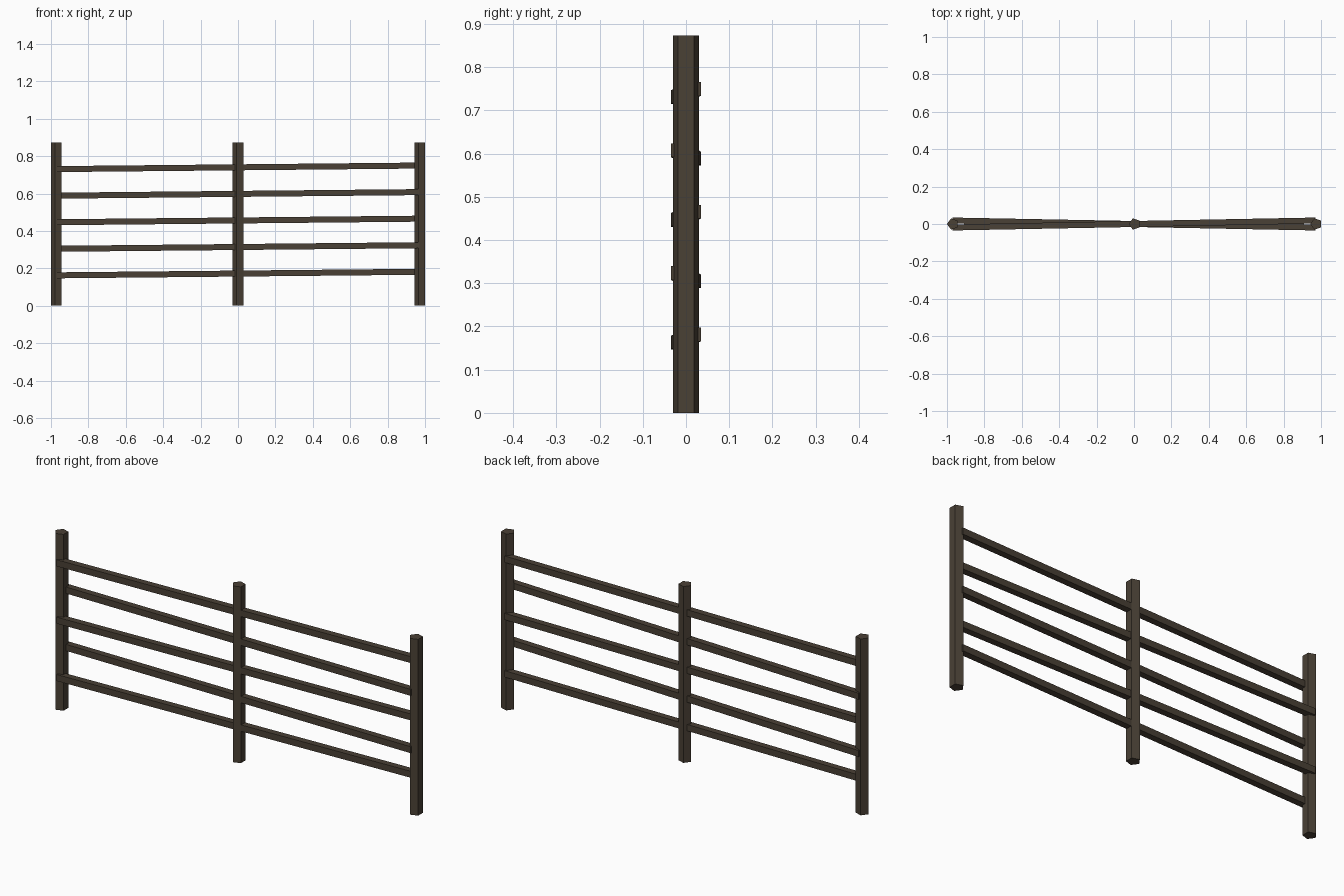
import bpy, math
from mathutils import Vector

if "Cube" in bpy.data.objects:
    bpy.data.objects.remove(bpy.data.objects["Cube"])

wood = bpy.data.materials.new("dark_brown_wood")
wood.diffuse_color = (0.068, 0.052, 0.036, 1)
wood.use_nodes = True
wood.node_tree.nodes["Principled BSDF"].inputs["Base Color"].default_value = wood.diffuse_color

POST_R, POST_H = 0.0315, 0.873
RAIL_T = 0.032


def add_mesh(name, verts, faces):
    mesh = bpy.data.meshes.new(name)
    mesh.from_pydata(verts, [], faces)
    mesh.materials.append(wood)
    obj = bpy.data.objects.new(name, mesh)
    bpy.context.collection.objects.link(obj)
    return obj


def prism(name, bottom, top):
    """Closed prism between two matching rings of points."""
    n = len(bottom)
    faces = [tuple(reversed(range(n))), tuple(range(n, 2 * n))]
    faces += [(i, (i + 1) % n, n + (i + 1) % n, n + i) for i in range(n)]
    return add_mesh(name, bottom + top, faces)


# Five-sided posts, one corner pointing to -x
for name, cx in (("left_post", -0.9685), ("middle_post", 0.003), ("right_post", 0.9745)):
    angles = [math.pi + math.tau * i / 5 for i in range(5)]
    ring = [(cx + POST_R * math.cos(a), POST_R * math.sin(a)) for a in angles]
    prism(name, [(x, y, 0) for x, y in ring], [(x, y, POST_H) for x, y in ring])

# Square rails, slightly tilted, weaving alternately past the end posts
h = RAIL_T / 2
section = [(-h, -h), (h, -h), (h, h), (-h, h)]
for i in range(5):
    side = 1 if i % 2 == 0 else -1
    z = 0.172 + 0.142 * i
    start = Vector((-0.97, -0.0185 * side, z - 0.0095))
    end = Vector((0.97, 0.0185 * side, z + 0.0095))
    prism(f"rail_{i + 1}",
          [tuple(start + Vector((0, y, dz))) for y, dz in section],
          [tuple(end + Vector((0, y, dz))) for y, dz in section])
